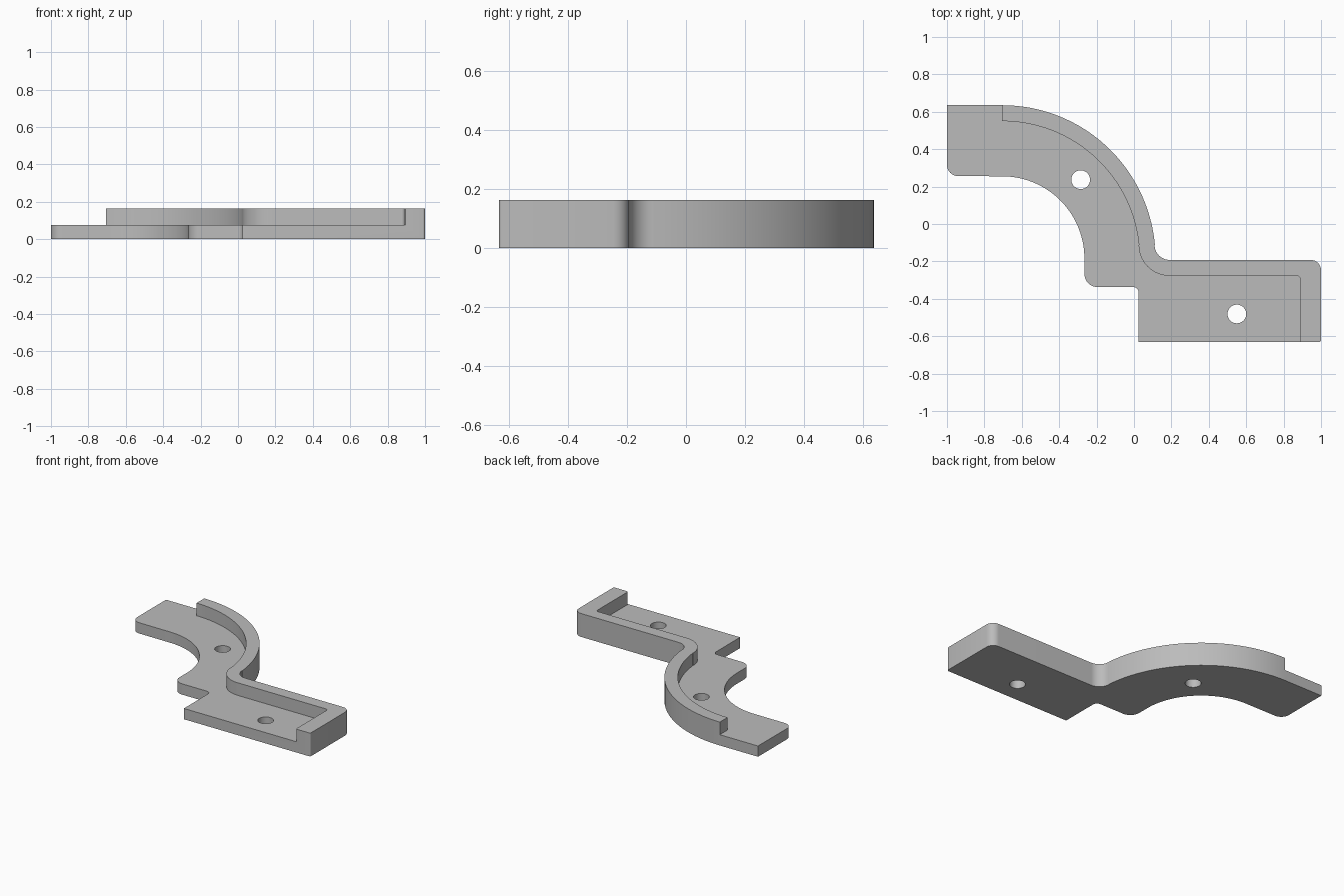
import bpy, bmesh
from math import sin, cos, radians, pi, tan
from mathutils import Vector

if "Cube" in bpy.data.objects:
    bpy.data.objects.remove(bpy.data.objects["Cube"], do_unlink=True)

BASE_H, TOP_H = 0.075, 0.163
BEND = (-0.705, -0.185)      # centre of the large bend
ELBOW = (0.19, -0.112)       # centre of the small reverse bend


def arc(centre, radius, start, end, steps):
    angles = [radians(start + (end - start) * i / steps) for i in range(steps + 1)]
    return [(centre[0] + radius * cos(a), centre[1] + radius * sin(a)) for a in angles]


def fillet(before, corner, after, radius, steps=8):
    """Round one corner of a profile."""
    p = Vector(corner)
    u, v = (Vector(before) - p).normalized(), (Vector(after) - p).normalized()
    half = u.angle(v) / 2
    centre = p + (u + v).normalized() * radius / sin(half)
    a = p + u * radius / tan(half) - centre
    b = p + v * radius / tan(half) - centre
    sweep = a.angle(b)
    return [tuple(centre + (a * sin(sweep * (1 - t)) + b * sin(sweep * t)) / sin(sweep))
            for t in (i / steps for i in range(steps + 1))]


def prism(name, outline, low, high):
    bm = bmesh.new()
    face = bm.faces.new([bm.verts.new((x, y, low)) for x, y in outline])
    top = bmesh.ops.extrude_face_region(bm, geom=[face])["geom"]
    bmesh.ops.translate(bm, vec=(0, 0, high - low),
                        verts=[g for g in top if isinstance(g, bmesh.types.BMVert)])
    bmesh.ops.recalc_face_normals(bm, faces=bm.faces)
    mesh = bpy.data.meshes.new(name)
    bm.to_mesh(mesh)
    bm.free()
    obj = bpy.data.objects.new(name, mesh)
    bpy.context.collection.objects.link(obj)
    return obj


def cut(target, cutter):
    cutter.hide_render = True
    mod = target.modifiers.new(cutter.name, "BOOLEAN")
    mod.operation, mod.solver, mod.object = "DIFFERENCE", "EXACT", cutter
    bpy.context.view_layer.objects.active = target
    bpy.ops.object.modifier_apply(modifier=mod.name)
    bpy.data.objects.remove(cutter, do_unlink=True)


# Full-height S-shaped body
back_right, front_right = (1, -0.192), (1, -0.632)
step_low, step_in, lobe = (0.025, -0.632), (0.025, -0.337), (-0.265, -0.337)
end_corner = (-1, 0.256)
outline = [(-1, 0.635)]
outline += arc(BEND, 0.82, 90, 5.1, 40)
outline += arc(ELBOW, 0.08, 180, 270, 12)
outline += fillet((0.2, -0.192), back_right, front_right, 0.055)
outline += fillet(back_right, front_right, step_low, 0.012, 4)
outline += [step_low]
outline += fillet(step_low, step_in, lobe, 0.03)
outline += fillet(step_in, lobe, (-0.265, 0), 0.07)
outline += arc(BEND, 0.44, 0, 90, 36)
outline += fillet((-0.7, 0.256), end_corner, (-1, 0.6), 0.06)
bracket = prism("bracket", outline, 0, TOP_H)

# Recess that leaves the raised rail along the back and the end
inner_back, inner_front = (0.888, -0.277), (0.888, -0.633)
recess = [(-1.2, 0.8), (BEND[0], 0.8)]
recess += arc(BEND, 0.735, 90, 5.7, 40)
recess += arc(ELBOW, 0.165, 180, 270, 14)
recess += fillet((0.2, -0.277), inner_back, inner_front, 0.018)
recess += fillet(inner_back, inner_front, (0.95, -0.633), 0.012, 4)
recess += [(0.95, -0.633), (0.95, -0.8), (-1.2, -0.8)]
cut(bracket, prism("recess_cutter", recess, BASE_H, 0.3))

# Screw holes
for centre in ((-0.285, 0.237), (0.55, -0.481)):
    cut(bracket, prism("hole_cutter", arc(centre, 0.05, 0, 350, 35), -0.1, 0.3))

grey = bpy.data.materials.new("grey")
grey.use_nodes = True
grey.diffuse_color = (0.5, 0.5, 0.5, 1)
grey.node_tree.nodes["Principled BSDF"].inputs["Base Color"].default_value = grey.diffuse_color
bracket.data.materials.clear()
bracket.data.materials.append(grey)

bpy.ops.object.select_all(action="DESELECT")
bracket.select_set(True)
bpy.context.view_layer.objects.active = bracket
bpy.ops.object.shade_smooth_by_angle(angle=radians(30))
